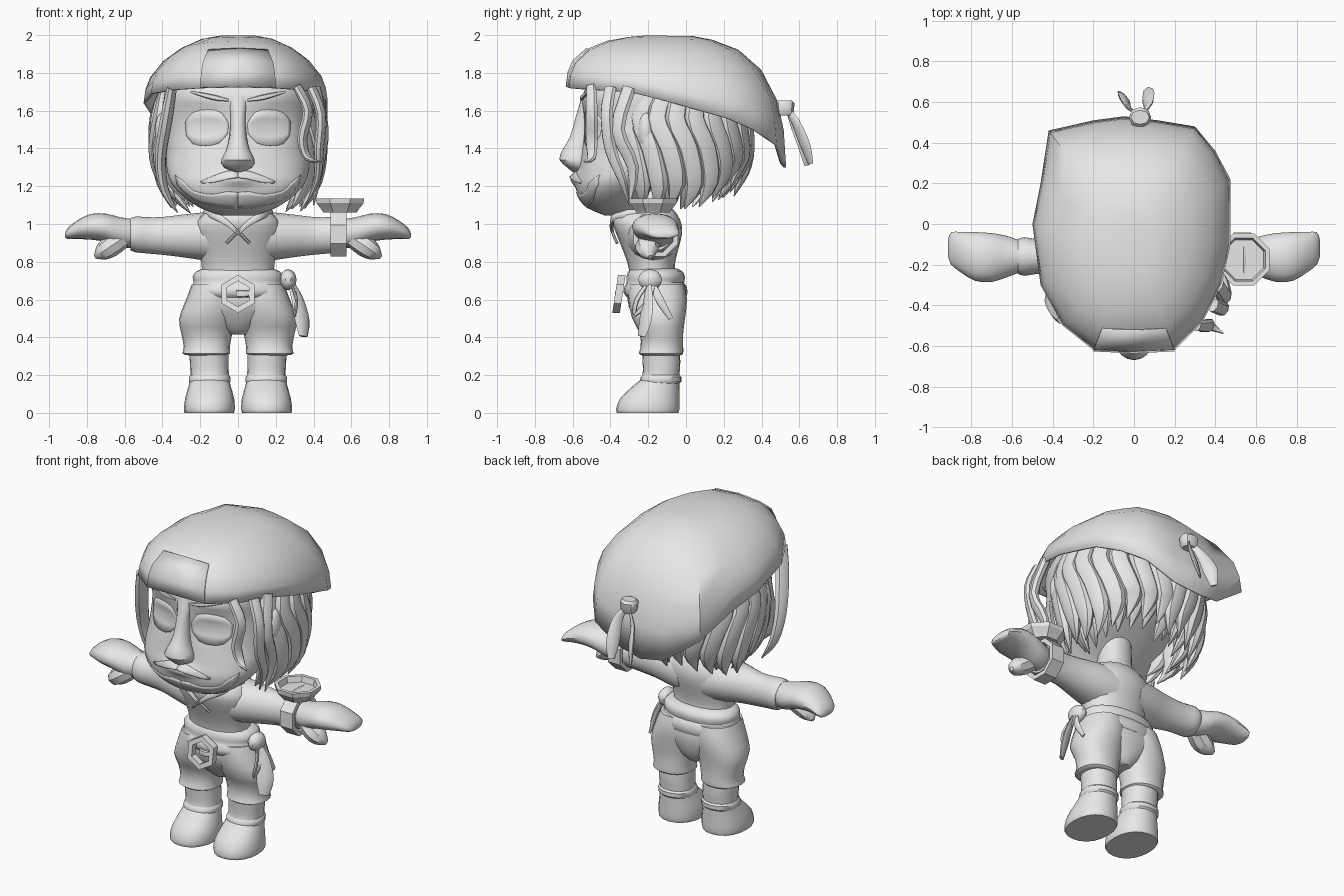
import bpy, bmesh, math, random
from mathutils import Vector as V

random.seed(4)
grey = bpy.data.materials.new("grey")
grey.diffuse_color = (0.8, 0.8, 0.8, 1)


def make(name, verts, faces, angle=40, solid=0):
    me = bpy.data.meshes.new(name)
    me.from_pydata([tuple(v) for v in verts], [], faces)
    bm = bmesh.new()
    bm.from_mesh(me)
    bmesh.ops.recalc_face_normals(bm, faces=bm.faces)
    bm.to_mesh(me)
    bm.free()
    me.materials.append(grey)
    me.shade_smooth()
    me.set_sharp_from_angle(angle=math.radians(angle))
    ob = bpy.data.objects.new(name, me)
    bpy.context.collection.objects.link(ob)
    if solid:
        m = ob.modifiers.new("thickness", "SOLIDIFY")
        m.thickness, m.offset = solid, -1
    return ob


def loft(name, rings, caps=(True, True), closed=False, **kw):
    n, k = len(rings[0]), len(rings)
    faces = [(i * n + j, i * n + (j + 1) % n, (i + 1) % k * n + (j + 1) % n, (i + 1) % k * n + j)
             for i in range(k if closed else k - 1) for j in range(n)]
    if not closed:
        faces += [tuple(range(n))] * caps[0] + [tuple(range((k - 1) * n, k * n))] * caps[1]
    return make(name, [p for r in rings for p in r], faces, **kw)


def spline(rows, steps):
    """Catmull-Rom through rows of numbers."""
    out = []
    for i in range(len(rows) - 1):
        a, b, c, d = (rows[min(max(i + o, 0), len(rows) - 1)] for o in (-1, 0, 1, 2))
        for s in range(steps):
            t = s / steps
            out.append([0.5 * (2 * q + (r - p) * t + (2 * p - 5 * q + 4 * r - w) * t * t
                               + (3 * q - p - 3 * r + w) * t ** 3) for p, q, r, w in zip(a, b, c, d)])
    return out + [list(rows[-1])]


def spow(v, e):
    return math.copysign(abs(v) ** e, v)


def zring(z, cx, rx, yf, yb, n=20, p=2.2):
    return [V((cx + rx * spow(math.cos(a), 2 / p), (yf + yb) / 2 + (yb - yf) / 2 * spow(math.sin(a), 2 / p), z))
            for a in (2 * math.pi * j / n for j in range(n))]


def stack(name, rows, steps=2, n=20, p=2.2, **kw):
    return loft(name, [zring(*r, n=n, p=p) for r in spline(rows, steps)], **kw)


def sweep(name, rows, ref, flat=1.0, n=8, steps=3, **kw):
    """Tube through (x, y, z, radius) rows, thinned along ref."""
    rows = spline(rows, steps)
    pts = [V(r[:3]) for r in rows]
    rings = []
    for i, p in enumerate(pts):
        t = (pts[min(i + 1, len(pts) - 1)] - pts[max(i - 1, 0)]).normalized()
        nn = V(ref) - t * t.dot(V(ref))
        nn.normalize()
        b, r = t.cross(nn), max(rows[i][3], 0.003)
        rings.append([p + nn * r * flat * math.cos(a) + b * r * math.sin(a)
                      for a in (2 * math.pi * j / n for j in range(n))])
    return loft(name, rings, **kw)


def ball(name, c, s, n=12):
    rows = [(c[2] - s[2] * math.cos(a), c[0], max(s[0] * math.sin(a), .002), c[1] - s[1] * math.sin(a) - .001,
             c[1] + s[1] * math.sin(a) + .001) for a in (math.pi * i / 8 for i in range(9))]
    return stack(name, rows, 1, n, 2)


# Head: stacked rings with shallow eye sockets, lips and brow
HEAD = [(1.045, 0, .09, -.43, -.29), (1.085, 0, .2, -.52, -.26), (1.15, 0, .295, -.57, -.21),
        (1.22, 0, .355, -.58, -.13), (1.3, 0, .378, -.565, -.03), (1.4, 0, .38, -.55, .09),
        (1.55, 0, .38, -.545, .2), (1.7, 0, .39, -.54, .27), (1.82, 0, .33, -.45, .2)]
BUMPS = [(-.165, 1.51, .11, .08, .028), (.165, 1.51, .11, .08, .028), (0, 1.24, .1, .035, -.035),
         (-.2, 1.67, .12, .03, -.015), (.2, 1.67, .12, .03, -.015)]
HROWS = spline(HEAD, 5)


def bump(x, z):
    return sum(a * math.exp(-((x - cx) / sx) ** 2 - ((z - cz) / sz) ** 2) for cx, cz, sx, sz, a in BUMPS)


def face_y(x, z):
    i = max(k for k in range(len(HROWS) - 1) if HROWS[k][0] <= z)
    a, b = HROWS[i], HROWS[i + 1]
    t = (z - a[0]) / (b[0] - a[0])
    _, _, hx, yf, yb = [p + (q - p) * t for p, q in zip(a, b)]
    k = max(0, 1 - (abs(x) / hx) ** 2.3) ** (1 / 2.3)
    return (yf + yb) / 2 - (yb - yf) / 2 * k + bump(x, z)


head_rings = [zring(*r, n=96, p=2.3) for r in HROWS]
for ring in head_rings:
    for v in ring:
        if v.y < -.3:
            v.y += bump(v.x, v.z)
loft("head", head_rings, angle=60)
stack("nose", [(1.275, 0, .025, -.60, -.5), (1.30, 0, .075, -.63, -.5), (1.34, 0, .088, -.67, -.5),
               (1.39, 0, .065, -.655, -.5), (1.46, 0, .046, -.615, -.5), (1.58, 0, .04, -.58, -.5),
               (1.68, 0, .055, -.55, -.5)], 2, 16, 2)


def face_strip(name, upper, lower, lift):
    """Thin plate on the face between two matching (x, z) curves."""
    u, w, n = spline(upper, 2), spline(lower, 2), 2 * len(upper) - 1
    verts = [V((x, face_y(x, z) - lift, z)) for f in (0, .25, .5, .75, 1)
             for x, z in ((a[0] + (b[0] - a[0]) * f, a[1] + (b[1] - a[1]) * f) for a, b in zip(u, w))]
    make(name, verts, [(r * n + j, r * n + j + 1, (r + 1) * n + j + 1, (r + 1) * n + j)
                       for r in range(4) for j in range(n - 1)], angle=60, solid=lift + .003)


for s, side in ((-1, "right"), (1, "left")):
    def mir(pts):
        return [(s * x, z) for x, z in pts]
    face_strip(side + "_eye", mir([(.05, 1.53), (.09, 1.59), (.16, 1.605), (.24, 1.59), (.28, 1.54)]),
               mir([(.055, 1.48), (.10, 1.43), (.17, 1.415), (.24, 1.425), (.275, 1.47)]), .003)
    face_strip(side + "_moustache", mir([(0, 1.285), (.06, 1.28), (.13, 1.255), (.2, 1.225)]),
               mir([(0, 1.25), (.05, 1.24), (.12, 1.22), (.19, 1.215)]), .008)
    face_strip(side + "_beard", mir([(0, 1.165), (.06, 1.17), (.14, 1.155), (.24, 1.175), (.28, 1.215), (.335, 1.26)]),
               mir([(0, 1.08), (.07, 1.085), (.15, 1.10), (.22, 1.12), (.28, 1.16), (.325, 1.21)]), .006)
    sweep(side + "_eyebrow", [(s * .05, -.555, 1.655, .006), (s * .13, -.55, 1.67, .014),
                              (s * .25, -.52, 1.70, .006)], (0, -1, 0), .7)
    ball(side + "_ear", (s * .40, -.21, 1.49), (.04, .045, .1))

# Hat: rim outline pulled up into a dome, drooping at the back
RIM = [(0, -.63, 1.725), (.2, -.62, 1.72), (.34, -.48, 1.71), (.43, -.3, 1.70), (.475, -.1, 1.65), (.475, .22, 1.56),
       (.4, .36, 1.5), (.3, .48, 1.42), (.12, .51, 1.33), (-.05, .53, 1.30), (-.2, .51, 1.32), (-.42, .46, 1.48),
       (-.46, .2, 1.58), (-.5, 0, 1.64), (-.46, -.3, 1.69), (-.35, -.5, 1.71), (-.2, -.62, 1.72)]
DOME = [(1, 0, 0), (.98, .28, .2), (.93, .5, .38), (.79, .74, .62), (.6, .89, .81), (.38, .965, .945), (.2, .995, .99)]


def hat_point(p, d):
    w = min(1, (p[0] / .45) ** 2)     # sides slope more than front and back
    r, h = d[0], d[1] + (d[2] - d[1]) * w
    return V((p[0] * r, -.1 + (p[1] + .1) * r, p[2] + (2 - p[2]) * h))


loft("hat", [[hat_point(p, d) for p in RIM] for d in DOME], caps=(False, True), angle=50, solid=.012)
cols = [(-.2, -.62, 1.72), (0, -.63, 1.725), (.2, -.62, 1.72)]
make("hat_front_patch", [hat_point(p, d) + V((0, -.007, .004)) for d in DOME[:4] for p in cols],
     [(3 * i + j, 3 * i + j + 1, 3 * i + j + 4, 3 * i + j + 3) for i in range(3) for j in range(2)], solid=.009)
# Hat knot and ribbon tails
stack("hat_knot", [(1.575, .03, .04, .49, .56), (1.59, .03, .05, .48, .57), (1.64, .03, .055, .475, .575),
                   (1.655, .03, .045, .49, .56)], 1, 8)
sweep("hat_ribbon_a", [(.02, .54, 1.6, .015), (-.03, .575, 1.52, .03), (-.05, .62, 1.42, .042),
                       (-.06, .64, 1.31, .02)], (.9, 1, 0), .35)
sweep("hat_ribbon_b", [(.04, .54, 1.6, .015), (.07, .58, 1.54, .03), (.07, .63, 1.42, .04),
                       (.06, .66, 1.32, .02)], (-.9, 1, 0), .35)

# Hair: chunky wavy locks in two layers around the sides and back
for layer, count, rad, r0 in ((0, 18, 1.0, .06), (1, 16, .84, .06)):
    for i in range(count):
        a = math.radians(-38 + 256 * (i + .5 * layer) / (count - 1))
        if a > math.radians(220):
            continue
        turn = (1 if math.cos(a) > 0 else -1) * .14 * (.35 + .65 * abs(math.cos(a)))
        low = 1.09 + random.uniform(-.03, .05) + .07 * max(0, math.sin(a)) - .01 * layer
        tip = .84 - .12 * layer

        def at(k, da, z, r):
            return (.425 * rad * k * math.cos(a + da), -.05 + .365 * rad * k * math.sin(a + da), z, r)
        sweep("hair_lock", [at(.9, 0, 1.72, r0 * .8), at(1.0, -turn, 1.56, r0), at(1.02, turn * .3, 1.4, r0),
                            at(.96, turn, low + .13, r0 * .85), at(tip, turn * .1, low, .003)],
              (math.cos(a), math.sin(a), 0), .72)
for name, rows in (
        ("front_lock_a", [(.31, -.5, 1.73, .03), (.37, -.5, 1.6, .035), (.34, -.5, 1.45, .035), (.37, -.5, 1.35, .025),
                          (.44, -.54, 1.33, .004)]),
        ("front_lock_b", [(.39, -.40, 1.72, .035), (.44, -.42, 1.58, .035), (.43, -.40, 1.4, .035),
                          (.42, -.34, 1.24, .025), (.36, -.3, 1.1, .004)]),
        ("front_lock_c", [(-.35, -.46, 1.72, .035), (-.38, -.42, 1.55, .045), (-.41, -.36, 1.35, .04),
                          (-.39, -.32, 1.18, .03), (-.32, -.3, 1.06, .004)]),
        ("front_lock_d", [(.41, -.3, 1.72, .04), (.45, -.36, 1.5, .04), (.43, -.28, 1.3, .035), (.4, -.3, 1.1, .004)])):
    sweep(name, rows, (1, -.5, 0), .7)

# Torso, collar and chest lacing
stack("torso", [(.62, 0, .2, -.3, -.02), (.75, 0, .19, -.3, -.06), (.85, 0, .205, -.33, -.045), (.95, 0, .235, -.37, -.02),
                (1.02, 0, .22, -.39, -.03), (1.07, 0, .16, -.36, -.06), (1.11, 0, .1, -.27, -.08),
                (1.36, 0, .1, -.27, -.08)])
sweep("collar", [(-.18, -.2, 1.055, .018), (-.13, -.365, 1.05, .022), (-.04, -.4, .99, .012), (0, -.39, .95, .006),
                 (.04, -.4, .99, .012), (.13, -.365, 1.05, .022), (.18, -.2, 1.055, .018)], (0, -1, 0), .4)
for s in (-1, 1):
    sweep("chest_lace", [(-s * .065, -.39, 1.02, .008), (0, -.39, .96, .008), (s * .06, -.365, .90, .008)], (0, -1, 0))

# Arms, hands, legs and boots, mirrored
for s, side in ((-1, "right"), (1, "left")):
    def limb(name, rows, n=16):   # rows: x, y, z, half depth, half height
        loft(side + name, [[V((s * x, y + ry * math.cos(a), z + rz * math.sin(a)))
                            for a in (2 * math.pi * j / n for j in range(n))] for x, y, z, ry, rz in spline(rows, 2)])
    limb("_sleeve", [(.08, -.18, .93, .15, .14), (.2, -.175, .935, .13, .125), (.3, -.17, .937, .105, .112),
                     (.4, -.16, .937, .085, .1), (.48, -.16, .94, .086, .096), (.54, -.16, .945, .095, .095),
                     (.57, -.16, .945, .085, .085)])
    limb("_hand", [(.54, -.16, .95, .07, .075), (.62, -.16, .955, .1, .08), (.7, -.165, .98, .12, .075),
                   (.78, -.16, .985, .12, .068), (.85, -.14, .97, .1, .05), (.9, -.12, .95, .08, .03),
                   (.915, -.12, .94, .04, .012)])
    sweep(side + "_thumb", [(s * .6, -.18, .93, .05), (s * .67, -.205, .885, .058), (s * .72, -.2, .85, .045),
                            (s * .755, -.19, .825, .012)], (0, 1, 0), 1.1)
    stack(side + "_trouser_leg", [(.68, s * .12, .125, -.3, -.01), (.6, s * .135, .14, -.305, .005), (.5, s * .16, .152, -.285, -.005),
                                  (.42, s * .165, .135, -.245, -.015), (.35, s * .165, .122, -.24, -.015),
                                  (.315, s * .168, .126, -.25, -.015), (.305, s * .165, .1, -.23, -.03)])
    stack(side + "_boot_shaft", [(.36, s * .155, .105, -.235, -.035), (.27, s * .153, .102, -.23, -.03),
                                 (.2, s * .15, .102, -.23, -.035), (.14, s * .15, .105, -.26, -.035)])
    stack(side + "_boot_cuff", [(.2, s * .15, .102, -.23, -.035), (.19, s * .15, .11, -.24, -.025),
                                (.165, s * .15, .11, -.245, -.025), (.15, s * .15, .1, -.24, -.04)], 1)
    stack(side + "_boot_foot", [(.18, s * .15, .102, -.235, -.035), (.13, s * .15, .115, -.295, -.035),
                                (.075, s * .15, .13, -.35, -.035), (.02, s * .152, .135, -.37, -.035),
                                (0, s * .152, .13, -.365, -.04)])

# Hips, belt rolls and hexagonal buckle
stack("hips", [(.415, 0, .05, -.2, -.06), (.45, 0, .1, -.24, -.03), (.53, 0, .2, -.29, -.005), (.6, 0, .25, -.31, 0),
               (.7, 0, .23, -.3, -.02)])
stack("belt", [(.61, 0, .23, -.31, 0), (.635, 0, .25, -.33, .008), (.67, 0, .245, -.325, .003), (.69, 0, .235, -.315, -.01),
               (.72, 0, .24, -.315, -.005), (.75, 0, .22, -.305, -.02), (.765, 0, .18, -.29, -.05)])


def hexa(r, y):
    return [V((r * math.sin(a), y + r * math.cos(a) * .15, .63 + r * math.cos(a)))
            for a in (math.pi / 3 * j for j in range(6))]


loft("buckle", [hexa(.1, -.335), hexa(.1, -.375), hexa(.068, -.375), hexa(.068, -.335)], closed=True, angle=20)
sweep("buckle_pin", [(-.01, -.36, .63, .02), (.03, -.365, .63, .02), (.07, -.36, .635, .015)], (0, 1, 0), .6)

# Side sash knot with hanging tails
ball("sash_knot", (.265, -.19, .705), (.045, .065, .055), 10)
sweep("sash_tail_a", [(.28, -.2, .69, .02), (.315, -.2, .6, .04), (.34, -.215, .49, .05), (.345, -.235, .405, .03)],
      (.5, -.6, 0), .35)
sweep("sash_tail_b", [(.28, -.18, .69, .015), (.31, -.14, .6, .022), (.31, -.08, .5, .012)], (1, 0, 0), .4)
sweep("sash_loop", [(.28, -.2, .69, .01), (.31, -.26, .6, .013), (.3, -.27, .52, .012), (.31, -.2, .6, .012),
                    (.29, -.17, .68, .01)], (1, 0, 0), .7)


# Wrist strap with an octagonal compass
def oct_ring(axis, at, r):
    ring = [(r * math.cos(a), r * math.sin(a)) for a in (math.pi / 8 + math.pi / 4 * j for j in range(8))]
    return [V((at, -.16 + u, .945 + w)) if axis == "x" else V((.54 + u, -.175 + w, at)) for u, w in ring]


loft("wrist_strap", [oct_ring("x", x, r) for x, r in ((.49, .1), (.49, .128), (.575, .128), (.575, .1))],
     closed=True, angle=20)
loft("compass_dish", [oct_ring("z", z, r) for z, r in
     ((1.06, .095), (1.075, .105), (1.11, .135), (1.135, .138), (1.135, .115), (1.1, .105))], angle=20)
sweep("compass_needle", [(.54, -.24, 1.105, .004), (.54, -.175, 1.105, .012), (.54, -.11, 1.105, .004)], (0, 0, 1), .5, n=4)
